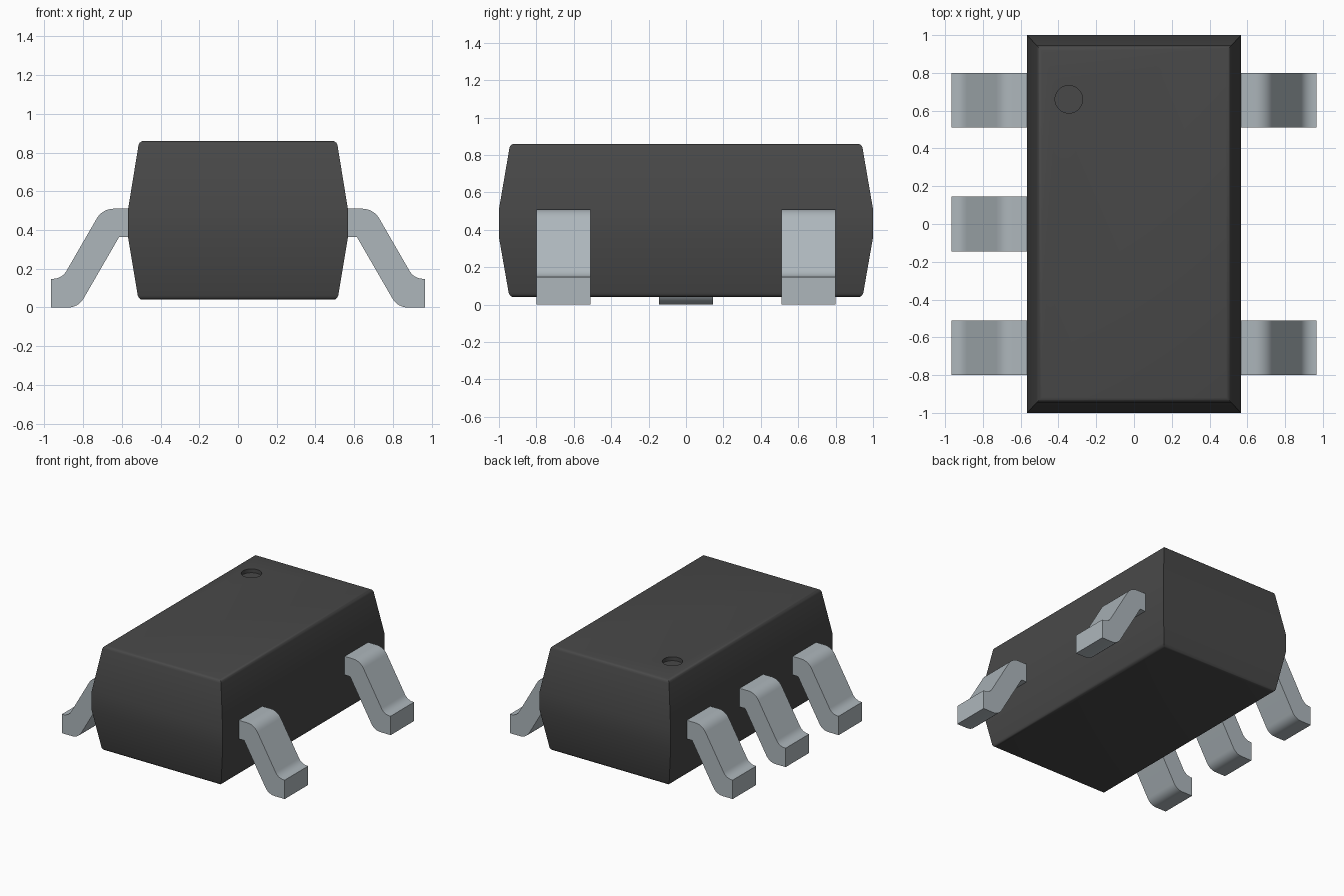
import bpy, bmesh, math
from mathutils import Vector

old = bpy.data.objects.get("Cube")
if old:
    bpy.data.objects.remove(old, do_unlink=True)


def material(name, rgb, rough):
    m = bpy.data.materials.new(name)
    m.use_nodes = True
    m.diffuse_color = (*rgb, 1)
    bsdf = m.node_tree.nodes["Principled BSDF"]
    bsdf.inputs["Base Color"].default_value = (*rgb, 1)
    bsdf.inputs["Roughness"].default_value = rough
    return m


BLACK = material("black_plastic", (0.065, 0.065, 0.065), 0.6)
METAL = material("tinned_metal", (0.42, 0.47, 0.50), 0.4)


def finish(bm, name, mat):
    bmesh.ops.recalc_face_normals(bm, faces=bm.faces)
    mesh = bpy.data.meshes.new(name)
    bm.to_mesh(mesh)
    bm.free()
    ob = bpy.data.objects.new(name, mesh)
    bpy.context.collection.objects.link(ob)
    mesh.materials.append(mat)
    return ob


def smooth(ob):
    bpy.ops.object.select_all(action='DESELECT')
    ob.select_set(True)
    bpy.context.view_layer.objects.active = ob
    bpy.ops.object.shade_smooth_by_angle(angle=math.radians(30))


# Body: stacked rectangles (half x, half y, z), tapering from a vertical waist
SECTIONS = [(0.514, 0.944, 0.04), (0.567, 1.0, 0.36),
            (0.567, 1.0, 0.51), (0.51, 0.94, 0.86)]
bm = bmesh.new()
rings = [[bm.verts.new((sx * hx, sy * hy, z))
          for sx, sy in ((-1, -1), (1, -1), (1, 1), (-1, 1))]
         for hx, hy, z in SECTIONS]
for a, b in zip(rings, rings[1:]):
    for i in range(4):
        j = (i + 1) % 4
        bm.faces.new((a[i], a[j], b[j], b[i]))
caps = [bm.faces.new(rings[0]), bm.faces.new(rings[-1])]
rims = [e for f in caps for e in f.edges]
bmesh.ops.bevel(bm, geom=rims, offset=0.022, segments=3, profile=0.5,
                affect='EDGES')
body = finish(bm, "body", BLACK)

# Pin one marker: shallow round recess in the top
bm = bmesh.new()
bmesh.ops.create_cone(bm, cap_ends=True, segments=40, radius1=0.073,
                      radius2=0.073, depth=0.1)
bmesh.ops.translate(bm, verts=bm.verts, vec=(-0.345, 0.66, 0.88))
cutter = finish(bm, "marker_cutter", BLACK)
cutter.hide_render = True
cut = body.modifiers.new("marker_recess", 'BOOLEAN')
cut.operation = 'DIFFERENCE'
cut.solver = 'EXACT'
cut.object = cutter
bpy.context.view_layer.objects.active = body
bpy.ops.object.modifier_apply(modifier=cut.name)
bpy.data.objects.remove(cutter, do_unlink=True)
smooth(body)

# Lead side profile: (x, z, fillet radius)
PROFILE = [(0.5, 0.51, 0), (0.70, 0.51, 0.1), (0.909, 0.148, 0.08),
           (0.965, 0.148, 0), (0.965, 0, 0), (0.824, 0, 0.09),
           (0.613, 0.365, 0), (0.5, 0.365, 0)]


def filleted(profile, steps=6):
    pts = []
    for i, (x, z, r) in enumerate(profile):
        p = Vector((x, z))
        if not r:
            pts.append(p)
            continue
        u = (Vector(profile[i - 1][:2]) - p).normalized()
        v = (Vector(profile[(i + 1) % len(profile)][:2]) - p).normalized()
        half = u.angle(v) / 2
        centre = p + (u + v).normalized() * r / math.sin(half)
        a = p + u * r / math.tan(half) - centre
        b = p + v * r / math.tan(half) - centre
        for k in range(steps + 1):
            pts.append(centre + (a.lerp(b, k / steps)).normalized() * r)
    return pts


def lead(name, side, y):
    bm = bmesh.new()
    face = bm.faces.new([bm.verts.new((side * p.x, y - 0.145, p.y))
                         for p in filleted(PROFILE)])
    ext = bmesh.ops.extrude_face_region(bm, geom=[face])
    verts = [g for g in ext["geom"] if isinstance(g, bmesh.types.BMVert)]
    bmesh.ops.translate(bm, verts=verts, vec=(0, 0.29, 0))
    smooth(finish(bm, name, METAL))


# Three leads on the right, two on the left
for place, y in (("front", -0.655), ("middle", 0), ("back", 0.655)):
    lead("right_lead_" + place, -1, y)
    if y:
        lead("left_lead_" + place, 1, y)
